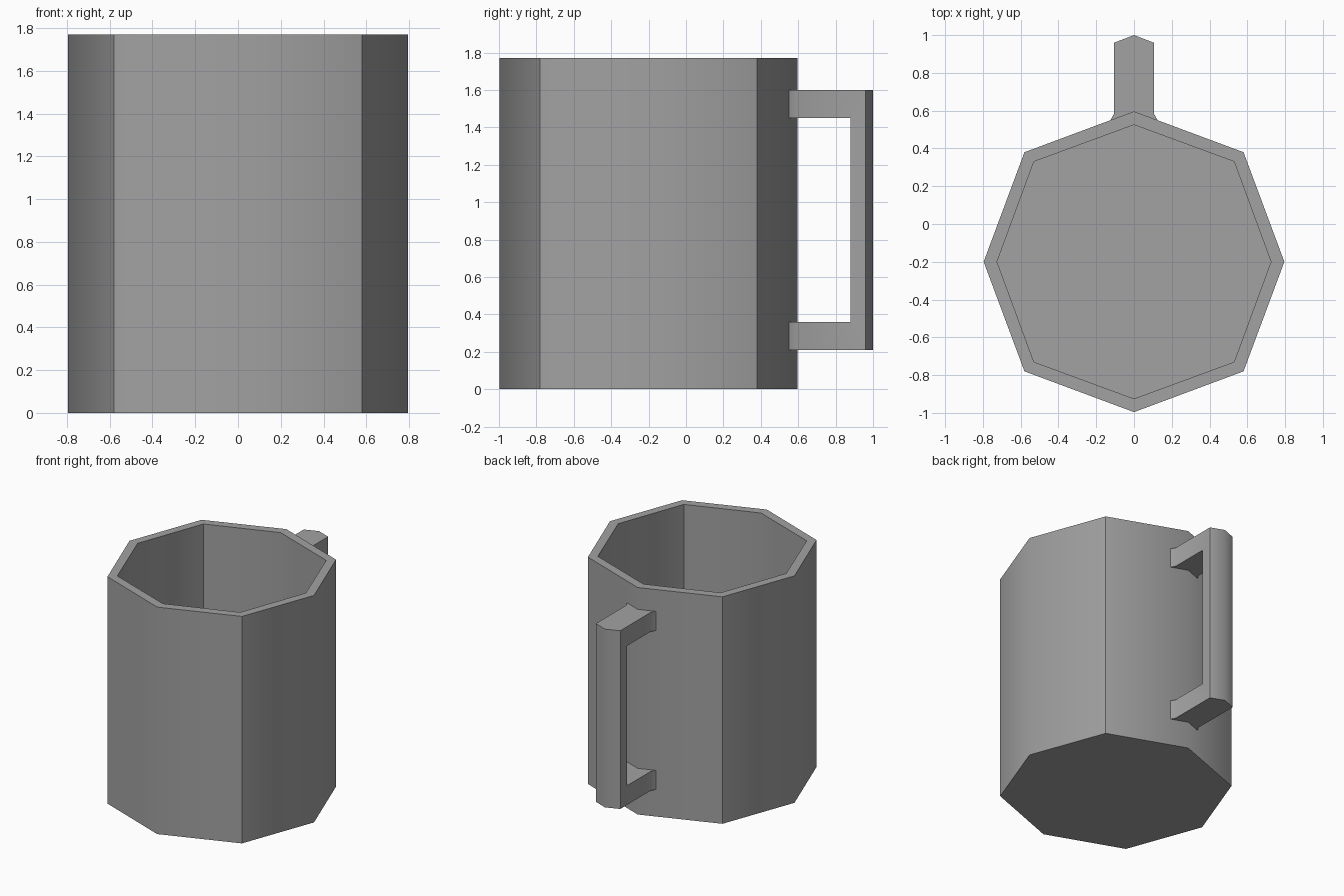
import bpy
import bmesh
import math

cube = bpy.data.objects.get("Cube")
if cube:
    bpy.data.objects.remove(cube, do_unlink=True)

CENTRE_Y = -0.2
HEIGHT = 1.77
FLOOR = 0.07

grey = bpy.data.materials.new("mid_grey")
grey.use_nodes = True
grey.diffuse_color = (0.36, 0.36, 0.36, 1)
grey.node_tree.nodes["Principled BSDF"].inputs["Base Color"].default_value = grey.diffuse_color


def finish(bm, name):
    """Turn a bmesh into a shaded object, keeping the harder corners crisp."""
    bmesh.ops.recalc_face_normals(bm, faces=bm.faces)
    mesh = bpy.data.meshes.new(name)
    bm.to_mesh(mesh)
    bm.free()
    mesh.materials.append(grey)
    obj = bpy.data.objects.new(name, mesh)
    bpy.context.collection.objects.link(obj)
    bpy.ops.object.select_all(action="DESELECT")
    obj.select_set(True)
    bpy.context.view_layer.objects.active = obj
    bpy.ops.object.shade_smooth_by_angle(angle=math.radians(45))
    return obj


def ring(bm, axis, diagonal, z):
    """Eight-sided ring with corners on the axes and on the diagonals."""
    verts = []
    for i in range(8):
        a = i * math.pi / 4
        r = diagonal * math.sqrt(2) if i % 2 else axis
        verts.append(bm.verts.new((r * math.cos(a), CENTRE_Y + r * math.sin(a), z)))
    return verts


def bridge(bm, first, second):
    for i in range(len(first)):
        j = (i + 1) % len(first)
        bm.faces.new((first[i], first[j], second[j], second[i]))


# Hollow octagonal cup: outside wall, rim, inside wall, floor
bm = bmesh.new()
rings = [
    ring(bm, 0.796, 0.58, 0),
    ring(bm, 0.796, 0.58, HEIGHT),
    ring(bm, 0.725, 0.53, HEIGHT),
    ring(bm, 0.725, 0.53, FLOOR),
]
for low, high in zip(rings, rings[1:]):
    bridge(bm, low, high)
bm.faces.new(rings[0])
bm.faces.new(rings[-1])
finish(bm, "cup_body")

# Handle: C-shaped side profile, ridged along the middle, flared at the wall
outer = [(0.54, 1.6), (0.585, 1.6), (0.96, 1.6), (0.96, 0.21), (0.585, 0.21), (0.54, 0.21)]
inner = [(0.54, 0.36), (0.585, 0.36), (0.88, 0.36), (0.88, 1.45), (0.585, 1.45), (0.54, 1.45)]
profile = outer + inner

bm = bmesh.new()
columns = []
for side in (-1, 0, 1):
    column = []
    for y, z in profile:
        half_width = 0.13 if y < 0.55 else 0.105
        ridge = 0 if side else 0.04
        column.append(bm.verts.new((side * half_width, y + ridge, z)))
    columns.append(column)
bridge(bm, columns[0], columns[1])
bridge(bm, columns[1], columns[2])
for column in (columns[0], columns[2]):
    for i in range(5):
        bm.faces.new((column[i], column[i + 1], column[10 - i], column[11 - i]))
finish(bm, "handle")
